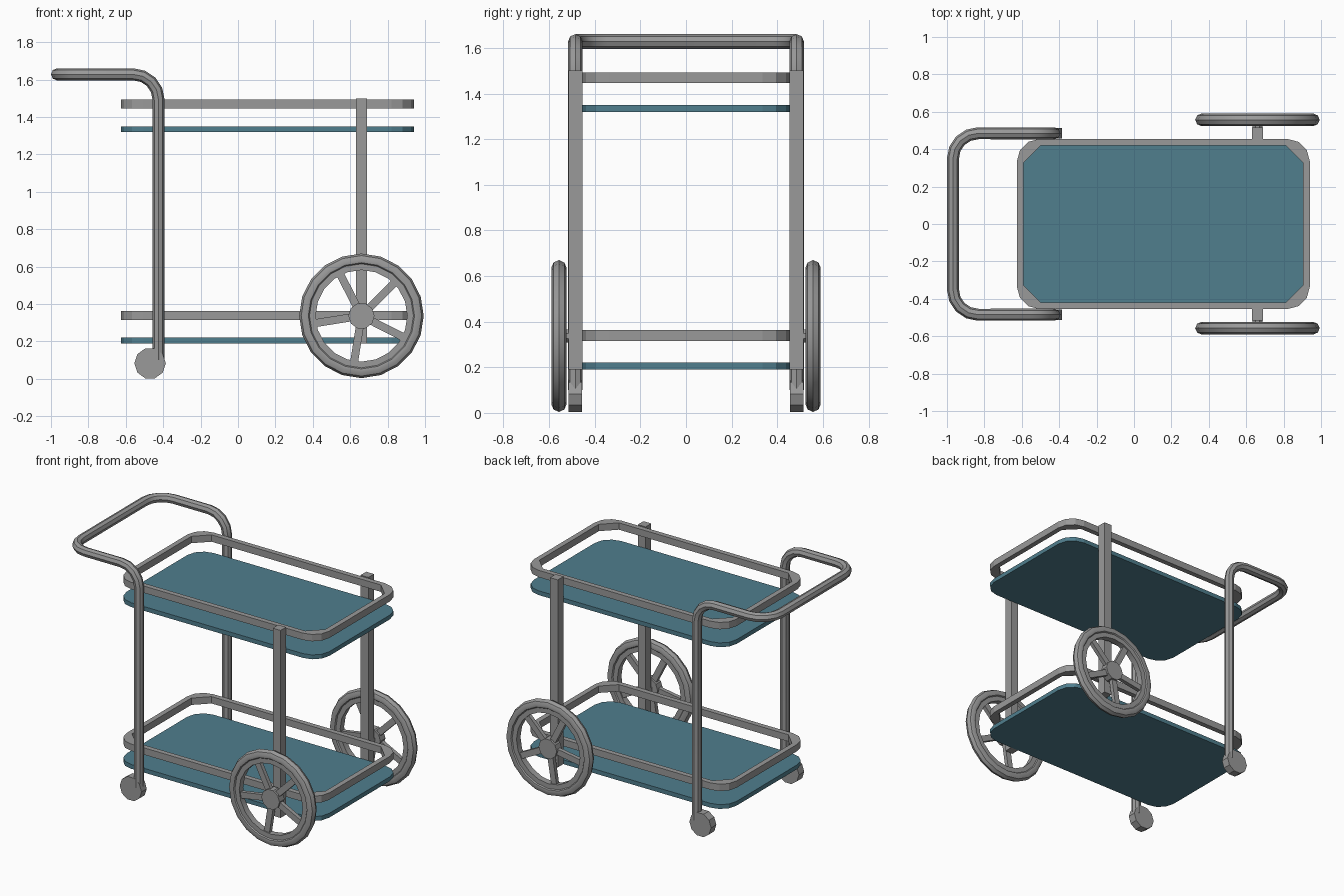
import bpy, bmesh, math
from mathutils import Vector, Matrix

if "Cube" in bpy.data.objects:
    bpy.data.objects.remove(bpy.data.objects["Cube"], do_unlink=True)


def material(name, rgb):
    mat = bpy.data.materials.new(name)
    mat.use_nodes = True
    mat.diffuse_color = (*rgb, 1)
    mat.node_tree.nodes["Principled BSDF"].inputs["Base Color"].default_value = (*rgb, 1)
    return mat


GREY = material("grey metal", (0.32, 0.32, 0.32))
TEAL = material("teal tray", (0.08, 0.21, 0.27))


def finish(name, bm, mat, smooth=False):
    bmesh.ops.recalc_face_normals(bm, faces=bm.faces)
    mesh = bpy.data.meshes.new(name)
    bm.to_mesh(mesh)
    bm.free()
    ob = bpy.data.objects.new(name, mesh)
    bpy.context.collection.objects.link(ob)
    mesh.materials.append(mat)
    if smooth:
        smooth_edges(ob)
    return ob


def smooth_edges(ob):
    bpy.ops.object.select_all(action="DESELECT")
    ob.select_set(True)
    bpy.context.view_layer.objects.active = ob
    bpy.ops.object.shade_smooth_by_angle(angle=math.radians(40))


def add_box(bm, size, matrix):
    bmesh.ops.create_cube(bm, size=1, matrix=matrix @ Matrix.Diagonal((*size, 1)))


def add_disc(bm, centre, radius, depth, sides):
    turn = Matrix.Rotation(math.pi / 2, 4, "X") @ Matrix.Rotation(math.pi / sides, 4, "Z")
    bmesh.ops.create_cone(bm, cap_ends=True, segments=sides, radius1=radius, radius2=radius,
                          depth=depth, matrix=Matrix.Translation(centre) @ turn)


# Rounded rectangle outline; straight corners keep their points on the chamfer
CX, HX, HY = 0.157, 0.783, 0.455


def outline(inset, radius, straight=False, steps=3):
    pts = []
    for q, (sx, sy) in enumerate([(1, 1), (-1, 1), (-1, -1), (1, -1)]):
        centre = Vector((CX + sx * (HX - inset - radius), sy * (HY - inset - radius)))
        for i in range(steps + 1):
            t = i / steps
            if straight:
                a, b = q * math.pi / 2, (q + 1) * math.pi / 2
                d = Vector((math.cos(a), math.sin(a))).lerp(Vector((math.cos(b), math.sin(b))), t)
            else:
                a = (q + t) * math.pi / 2
                d = Vector((math.cos(a), math.sin(a)))
            pts.append(centre + d * radius)
    return pts


def tray(name, low, high):
    bm = bmesh.new()
    face = bm.faces.new([bm.verts.new((*p, low)) for p in outline(0, 0.12)])
    top = bmesh.ops.extrude_face_region(bm, geom=[face])["geom"]
    bmesh.ops.translate(bm, vec=(0, 0, high - low),
                        verts=[v for v in top if isinstance(v, bmesh.types.BMVert)])
    if not any(f.normal.z < 0 and f.calc_center_median().z == low for f in bm.faces):
        bm.normal_update()
    finish(name, bm, TEAL)


def sweep_loops(bm, loops, closed=True):
    # Skin a closed series of equal vertex loops
    rings = [[bm.verts.new(p) for p in loop] for loop in loops]
    for a, b in zip(rings, rings[1:] + rings[:1]):
        for i in range(len(a)):
            j = (i + 1) % len(a)
            bm.faces.new((a[i], a[j], b[j], b[i]))


def rail(name, low, high):
    outer, inner = outline(0, 0.12), outline(0.036, 0.092, True)
    bm = bmesh.new()
    sweep_loops(bm, [[(*p, z) for p in ring] for ring, z in
                     ((outer, low), (outer, high), (inner, high), (inner, low))])
    finish(name, bm, GREY)


for level, base in (("lower", 0.19), ("upper", 1.32)):
    tray(level + "_tray", base, base + 0.03)
    rail(level + "_rail", base + 0.125, base + 0.173)

# Push handle: one bent tube with rounded corners running down into both rear legs
LEG_X, LEG_Y, TUBE = -0.425, 0.485, 0.032
corners = [Vector(p) for p in ((LEG_X, -LEG_Y, 0.1), (LEG_X, -LEG_Y, 1.628),
                               (-0.968, -LEG_Y, 1.628), (-0.968, LEG_Y, 1.628),
                               (LEG_X, LEG_Y, 1.628), (LEG_X, LEG_Y, 0.1))]
path = [corners[0]]
for before, corner, after in zip(corners, corners[1:], corners[2:]):
    u, v = (before - corner).normalized() * 0.135, (after - corner).normalized() * 0.135
    for i in range(5):
        a = i / 4 * math.pi / 2
        path.append(corner + u * (1 - math.sin(a)) + v * (1 - math.cos(a)))
path.append(corners[-1])
curve = bpy.data.curves.new("handle_frame", "CURVE")
curve.dimensions = "3D"
curve.bevel_depth = TUBE
curve.bevel_resolution = 2
curve.use_fill_caps = True
spline = curve.splines.new("POLY")
spline.points.add(len(path) - 1)
for point, co in zip(spline.points, path):
    point.co = (*co, 1)
curve.materials.append(GREY)
handle = bpy.data.objects.new("handle_frame", curve)
bpy.context.collection.objects.link(handle)
bpy.ops.object.select_all(action="DESELECT")
handle.select_set(True)
bpy.context.view_layer.objects.active = handle
bpy.ops.object.convert(target="MESH")
smooth_edges(bpy.context.view_layer.objects.active)

# Wheel profile as (radius, sideways offset): round tyre with a stepped inner rim
PROFILE = [(0.245, -0.022), (0.278, -0.022), (0.284, -0.03), (0.3, -0.033), (0.322, -0.024),
           (0.333, 0), (0.322, 0.024), (0.3, 0.033), (0.284, 0.03), (0.278, 0.022), (0.245, 0.022)]
WX, WZ, WY, SIDES = 0.66, 0.337, 0.557, 20

for side, s in (("right", -1), ("left", 1)):
    # Square upright beside the wheel
    bm = bmesh.new()
    add_box(bm, (0.06, 0.062, 1.31), Matrix.Translation((WX, s * LEG_Y, 0.845)))
    finish(side + "_upright", bm, GREY)

    # Small caster under the tubular leg
    bm = bmesh.new()
    add_disc(bm, (-0.47, s * LEG_Y, 0.083), 0.084, 0.058, 10)
    finish(side + "_caster", bm, GREY)

    # Large wheel rim
    bm = bmesh.new()
    loops = []
    for i in range(SIDES):
        a = 2 * math.pi * i / SIDES
        loops.append([(WX + r * math.cos(a), s * WY + y, WZ + r * math.sin(a)) for r, y in PROFILE])
    sweep_loops(bm, loops)
    finish(side + "_wheel_rim", bm, GREY, True)

    # Five spokes
    bm = bmesh.new()
    for i in range(5):
        turn = Matrix.Rotation(-math.radians(45 + 72 * i), 4, "Y")
        add_box(bm, (0.22, 0.028, 0.042),
                Matrix.Translation((WX, s * WY, WZ)) @ turn @ Matrix.Translation((0.15, 0, 0)))
    finish(side + "_spokes", bm, GREY)

    # Hub and axle
    bm = bmesh.new()
    add_disc(bm, (WX, s * WY, WZ), 0.07, 0.056, 10)
    add_disc(bm, (WX, s * 0.515, WZ), 0.03, 0.06, 8)
    finish(side + "_hub", bm, GREY)
